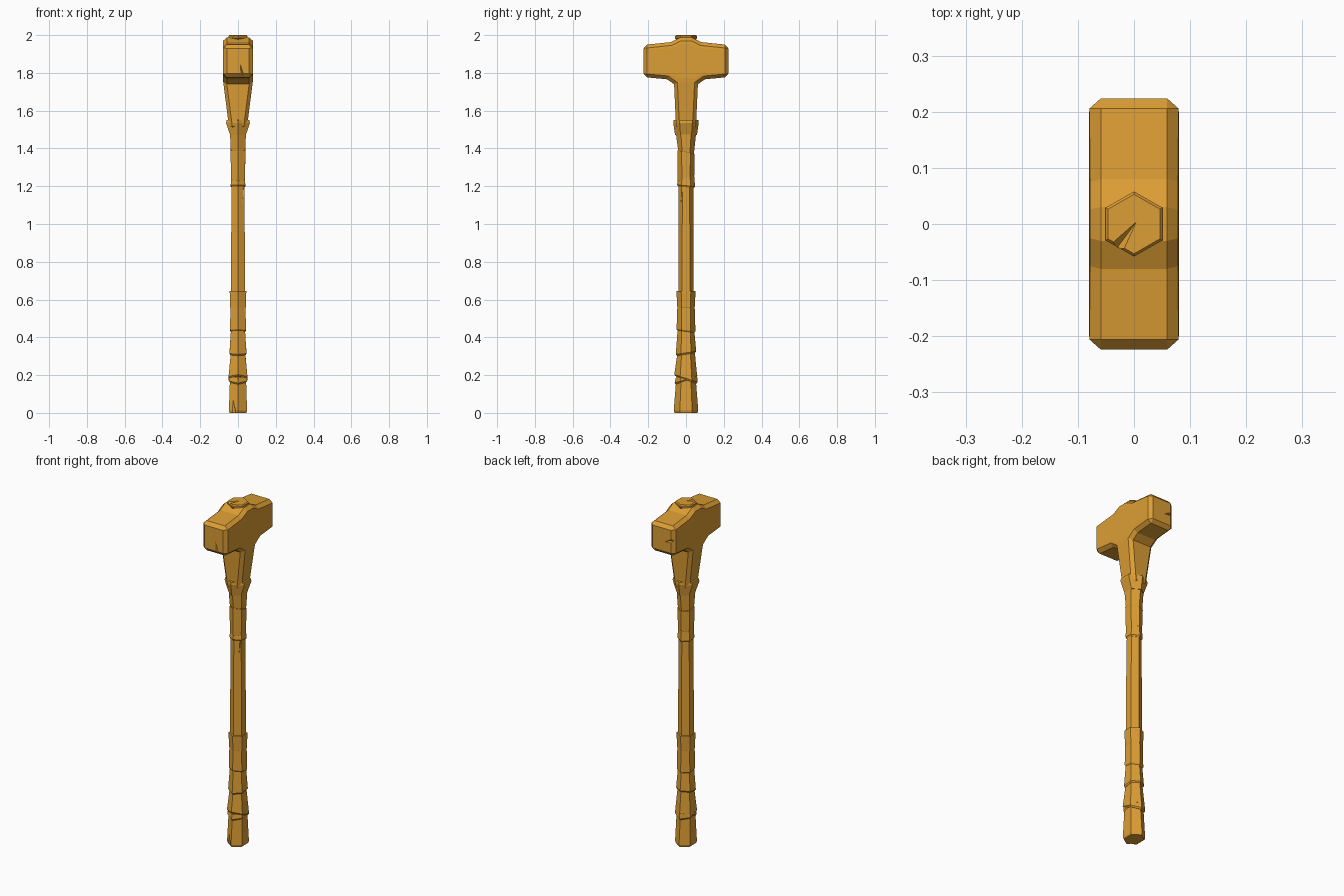
import bpy, bmesh, math
from mathutils import Vector

cube = bpy.data.objects.get("Cube")
if cube:
    bpy.data.objects.remove(cube, do_unlink=True)

ochre = bpy.data.materials.new("ochre")
ochre.use_nodes = True
COLOUR = (0.72, 0.34, 0.035, 1)
ochre.diffuse_color = COLOUR
ochre.node_tree.nodes["Principled BSDF"].inputs["Base Color"].default_value = COLOUR


def finish(name, bm):
    bmesh.ops.recalc_face_normals(bm, faces=bm.faces)
    mesh = bpy.data.meshes.new(name)
    bm.to_mesh(mesh)
    bm.free()
    mesh.materials.append(ochre)
    ob = bpy.data.objects.new(name, mesh)
    bpy.context.collection.objects.link(ob)
    return ob


def hex_loft(name, rings):
    """Closed six-sided loft; each ring is (z, half width, half depth, tilt)."""
    bm = bmesh.new()
    loops = []
    for z, rx, ry, tilt in rings:
        loop = []
        for i in range(6):
            a = math.radians(90 + 60 * i)
            x = rx * math.cos(a) / math.cos(math.pi / 6)
            loop.append(bm.verts.new((x, ry * math.sin(a), z + tilt * math.sin(a))))
        loops.append(loop)
    for lo, hi in zip(loops, loops[1:]):
        for i in range(6):
            j = (i + 1) % 6
            bm.faces.new((lo[i], lo[j], hi[j], hi[i]))
    bm.faces.new(loops[0])
    bm.faces.new(loops[-1])
    return finish(name, bm)


def notch(target, wide, tip, size):
    """Cut a tapering crack running from wide to tip."""
    wide, tip = Vector(wide), Vector(tip)
    bm = bmesh.new()
    bmesh.ops.create_cone(bm, cap_ends=True, segments=4, radius1=size,
                          radius2=size * 0.05, depth=(tip - wide).length)
    turn = (tip - wide).to_track_quat('Z', 'Y').to_matrix()
    bmesh.ops.rotate(bm, verts=bm.verts, matrix=turn)
    bmesh.ops.translate(bm, verts=bm.verts, vec=(wide + tip) / 2)
    cutter = finish(target.name + "_crack_cutter", bm)
    cutter.hide_render = True
    cutter.hide_viewport = True
    cutter.display_type = 'WIRE'
    mod = target.modifiers.new("crack", 'BOOLEAN')
    mod.operation = 'DIFFERENCE'
    mod.object = cutter


# Head and tapering neck: mirrored outline, chamfered edges
half = [(0.03, 1.988), (0.08, 1.963), (0.224, 1.948), (0.224, 1.778),
        (0.1, 1.766), (0.063, 1.74)]
outline = half + [(-y, z) for y, z in reversed(half)]
bm = bmesh.new()
sides, necks, panels = [], [], []
for s in (1, -1):
    ring = [bm.verts.new((s * 0.077, y, z)) for y, z in outline]
    foot = [bm.verts.new((s * 0.046, y, 1.5)) for y in (0.052, -0.052)]
    panels.append(bm.faces.new(ring))
    bm.faces.new((ring[5], foot[0], foot[1], ring[6]))
    sides.append(ring[:6] + foot + ring[6:])
a, b = sides
for i in range(len(a)):
    j = (i + 1) % len(a)
    bm.faces.new((a[i], a[j], b[j], b[i]))
bmesh.ops.recalc_face_normals(bm, faces=bm.faces)
bmesh.ops.inset_individual(bm, faces=panels, thickness=0.035, depth=0.003)
head = finish("hammer_head", bm)
bev = head.modifiers.new("chamfer", 'BEVEL')
bev.width = 0.018
bev.segments = 1
bev.limit_method = 'ANGLE'
bev.angle_limit = math.radians(60)
notch(head, (0.025, -0.228, 1.78), (0.01, -0.226, 1.86), 0.012)
notch(head, (-0.075, 0.226, 1.87), (-0.005, 0.228, 1.85), 0.014)

# Handle end showing through the top of the head
cap = hex_loft("handle_cap", [(1.95, 0.046, 0.052, 0), (1.978, 0.046, 0.052, 0),
                              (1.984, 0.051, 0.058, 0), (1.994, 0.051, 0.058, 0),
                              (2.0, 0.046, 0.053, 0)])
notch(cap, (-0.032, -0.045, 2.0), (0.005, 0.005, 2.001), 0.013)

# Flared collar under the neck
hex_loft("collar", [(1.47, 0.041, 0.058, 0), (1.535, 0.063, 0.067, 0),
                    (1.55, 0.061, 0.066, 0), (1.553, 0.044, 0.05, 0)])

# Plain shaft
shaft = hex_loft("shaft", [(0.1, 0.036, 0.04, 0), (0.64, 0.038, 0.041, 0),
                           (1.2, 0.034, 0.039, 0), (1.5, 0.036, 0.043, 0)])
notch(shaft, (0.034, -0.022, 1.2), (0.02, -0.034, 1.04), 0.008)

# Overlapping wrapped bands: bottom z, top z, bottom and top half sizes, tilts
bands = {
    "upper_wrap_top": (1.375, 1.475, .038, .042, .042, .053, -.01, 0),
    "upper_wrap_middle": (1.235, 1.38, .036, .044, .04, .046, .015, -.01),
    "upper_wrap_bottom": (1.195, 1.245, .039, .048, .036, .043, -.005, .015),
    "grip_band_top": (0.55, 0.645, .041, .046, .044, .051, 0, 0),
    "grip_band_upper": (0.43, 0.56, .042, .05, .04, .046, -.006, 0),
    "grip_band_middle": (0.31, 0.44, .045, .054, .037, .044, .008, -.006),
    "grip_band_lower": (0.175, 0.32, .05, .062, .038, .046, -.02, .008),
    "grip_strap": (0.17, 0.205, .047, .06, .046, .055, .02, .02),
}
for name, (z0, z1, x0, y0, x1, y1, t0, t1) in bands.items():
    hex_loft(name, [(z0, x0 - 0.005, y0 - 0.006, t0), (z0 + 0.008, x0, y0, t0),
                    (z1, x1, y1, t1)])

# Flared butt of the handle
butt = hex_loft("handle_butt", [(0, 0.044, 0.061, 0), (0.012, 0.048, 0.065, 0),
                                (0.2, 0.042, 0.05, 0)])
notch(butt, (-0.02, -0.052, 0), (-0.03, -0.044, 0.09), 0.012)
